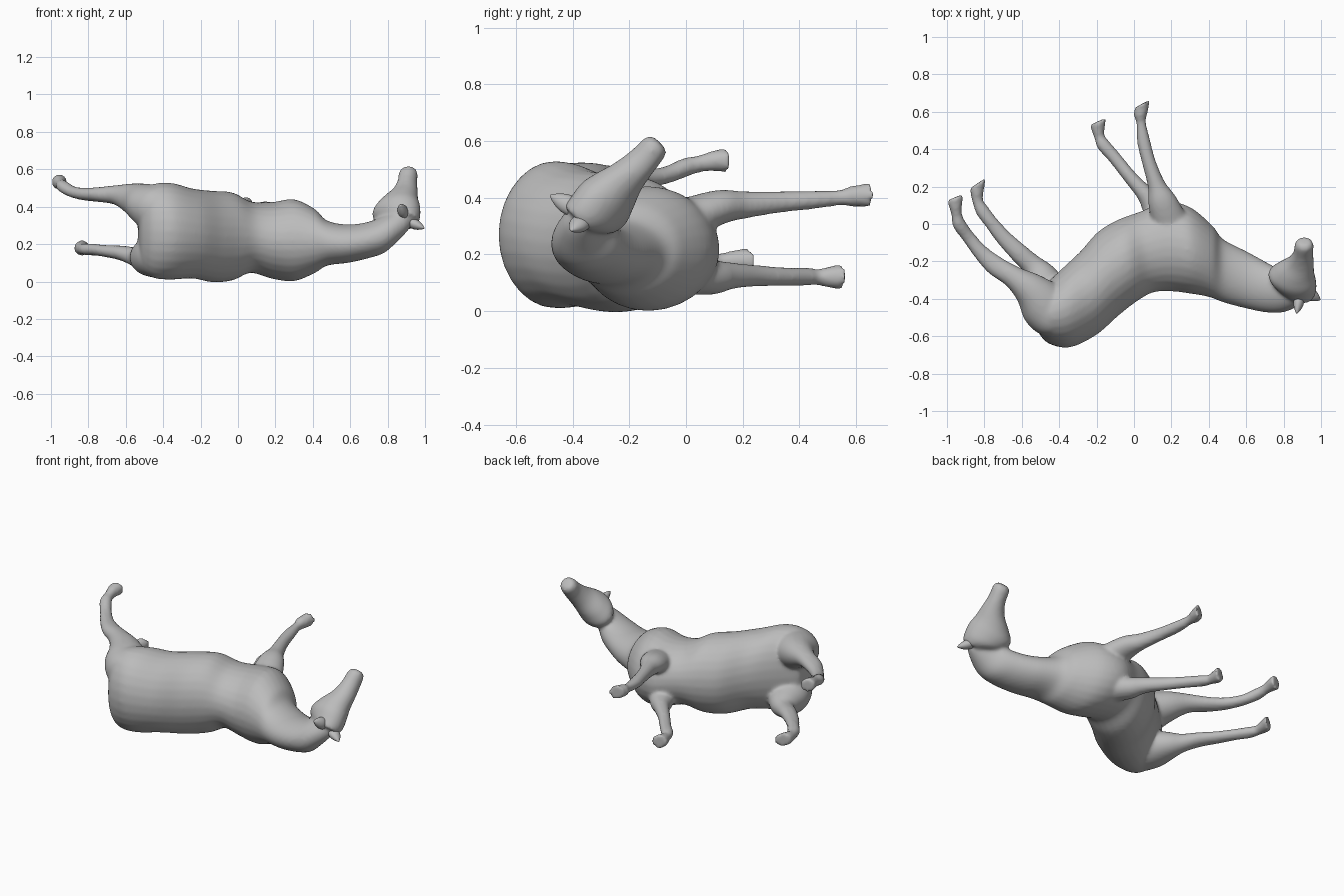
import bpy, bmesh, math
from mathutils import Vector

cube = bpy.data.objects.get("Cube")
if cube:
    bpy.data.objects.remove(cube, do_unlink=True)

coat = bpy.data.materials.new("coat_grey")
coat.use_nodes = True
GREY = (0.5, 0.5, 0.5, 1)
coat.diffuse_color = GREY
coat.node_tree.nodes["Principled BSDF"].inputs["Base Color"].default_value = GREY

SIDES, STEPS = 28, 5


def spline(p0, p1, p2, p3, t):
    return 0.5 * (2 * p1 + (p2 - p0) * t + (2 * p0 - 5 * p1 + 4 * p2 - p3) * t * t
                  + (3 * p1 - p0 - 3 * p2 + p3) * t ** 3)


def loft(bm, rings):
    """Closed skin through (centre, u, v) ellipses, smoothly interpolated."""
    n, fine = len(rings), []
    for i in range(n - 1):
        four = [rings[min(max(i + k, 0), n - 1)] for k in (-1, 0, 1, 2)]
        for s in range(STEPS):
            fine.append([spline(*(r[j] for r in four), s / STEPS) for j in range(3)])
    fine.append(rings[-1])
    loops = []
    for c, u, v in fine:
        loops.append([bm.verts.new(c + u * math.cos(a) + v * math.sin(a))
                      for a in (2 * math.pi * k / SIDES for k in range(SIDES))])
    for a, b in zip(loops, loops[1:]):
        for k in range(SIDES):
            m = (k + 1) % SIDES
            bm.faces.new((a[k], a[m], b[m], b[k]))
    bm.faces.new(loops[0])
    bm.faces.new(loops[-1])


def limb(bm, rows, sole):
    """Tube along (x, y, z, in-plane radius, upright radius); sole is the tilt of its end."""
    pts = [Vector(r[:3]) for r in rows]
    rings = []
    for i, r in enumerate(rows):
        t = (pts[min(i + 1, len(pts) - 1)] - pts[max(i - 1, 0)]).normalized()
        side = Vector((0, 0, 1)).cross(t).normalized()
        if i == len(rows) - 1:
            side = Vector((-math.cos(math.radians(sole)), -math.sin(math.radians(sole)), 0))
            t = Vector((side.y, -side.x, 0))
        rings.append((pts[i], side * r[3], t.cross(side) * r[4]))
    loft(bm, rings)


def finish(name, bm):
    bmesh.ops.recalc_face_normals(bm, faces=bm.faces)
    for f in bm.faces:
        f.smooth = True
    me = bpy.data.meshes.new(name)
    bm.to_mesh(me)
    bm.free()
    me.materials.append(coat)
    ob = bpy.data.objects.new(name, me)
    bpy.context.collection.objects.link(ob)
    return ob


body = bmesh.new()

# Torso and neck: back point, belly point, lowest and highest z
torso = [
    (-.525, -.54, -.535, -.43, .18, .38),
    (-.505, -.59, -.53, -.38, .08, .46),
    (-.45, -.642, -.46, -.31, .02, .52),
    (-.34, -.659, -.37, -.225, .01, .527),
    (-.20, -.592, -.285, -.145, .016, .497),
    (-.08, -.487, -.19, -.04, -.004, .485),
    (.02, -.41, -.08, .025, .006, .476),
    (.105, -.365, .03, .065, .046, .428),
    (.20, -.36, .17, .118, .014, .425),
    (.30, -.372, .30, .09, .002, .44),
    (.40, -.39, .42, -.01, .045, .388),
    (.48, -.42, .475, -.08, .085, .325),
    (.58, -.447, .60, -.145, .10, .305),
    (.70, -.472, .70, -.20, .125, .32),
    (.80, -.472, .77, -.24, .155, .355),
    (.89, -.432, .81, -.27, .22, .39),
    (.93, -.39, .86, -.30, .27, .375),
]
rings = []
for dx, dy, vx, vy, z0, z1 in torso:
    d, v = Vector((dx, dy, 0)), Vector((vx, vy, 0))
    rings.append(((d + v) / 2 + Vector((0, 0, (z0 + z1) / 2)), (v - d) / 2,
                  Vector((0, 0, (z1 - z0) / 2))))
loft(body, rings)

# Head, turned upward: centre, depth and width radii
brow, cheek = Vector((.89, -.32, .315)).normalized(), Vector((-.45, -.63, .63)).normalized()
head = [
    (.91, -.092, .594, .03, .03),
    (.91, -.108, .58, .05, .048),
    (.905, -.155, .527, .053, .056),
    (.89, -.205, .475, .073, .066),
    (.86, -.25, .425, .108, .085),
    (.846, -.29, .38, .135, .098),
    (.865, -.335, .34, .115, .09),
    (.905, -.385, .325, .058, .065),
]
loft(body, [(Vector(h[:3]), brow * h[3], cheek * h[4]) for h in head])

# Left foreleg, upper
limb(body, [(.23, -.09, .29, .11, .08), (.155, .11, .365, .08, .062),
            (.12, .21, .375, .048, .048), (.08, .33, .385, .037, .038),
            (.052, .44, .392, .036, .033), (.038, .54, .40, .026, .028),
            (.034, .585, .405, .036, .037), (.04, .61, .407, .036, .038),
            (.042, .642, .41, .048, .045)], 28)
# Right foreleg, lower
limb(body, [(.22, -.09, .14, .10, .08), (.11, .09, .12, .068, .062),
            (.06, .16, .125, .047, .047), (-.02, .25, .125, .037, .038),
            (-.10, .35, .122, .035, .033), (-.165, .425, .122, .036, .032),
            (-.185, .465, .12, .028, .029), (-.193, .51, .12, .037, .039),
            (-.19, .55, .122, .046, .045)], 24)
# Left hind leg, upper, from the thigh
limb(body, [(-.38, -.54, .35, .08, .08), (-.425, -.495, .38, .125, .13),
            (-.487, -.427, .412, .13, .112), (-.56, -.345, .442, .092, .085),
            (-.65, -.28, .463, .06, .053), (-.745, -.22, .465, .054, .04),
            (-.82, -.15, .467, .042, .034), (-.885, -.07, .48, .035, .031),
            (-.935, 0, .508, .036, .033), (-.948, .05, .52, .029, .03),
            (-.955, .1, .53, .036, .037), (-.956, .143, .532, .048, .044)], 22)
# Right hind leg, lower, from the thigh
limb(body, [(-.37, -.52, .17, .08, .08), (-.415, -.465, .147, .125, .125),
            (-.465, -.37, .13, .12, .105), (-.505, -.27, .127, .085, .075),
            (-.55, -.215, .133, .058, .052), (-.62, -.15, .152, .051, .04),
            (-.70, -.07, .162, .043, .033), (-.765, .01, .17, .037, .031),
            (-.81, .07, .172, .037, .032), (-.835, .12, .175, .029, .029),
            (-.84, .17, .178, .036, .037), (-.833, .22, .18, .05, .044)], 33)

# Blend all parts into one skin
horse = finish("horse_body", body)
skin = horse.modifiers.new("skin", 'REMESH')
skin.mode = 'VOXEL'
skin.voxel_size = 0.01
skin.use_smooth_shade = True
soft = horse.modifiers.new("soften", 'SMOOTH')
soft.factor, soft.iterations = 0.5, 10

# Ears
for name, base, tip in (("ear_right", (.925, -.365, .315), (.995, -.405, .285)),
                        ("ear_left", (.885, -.395, .365), (.87, -.478, .408))):
    bm = bmesh.new()
    b, t = Vector(base), Vector(tip)
    axis = (t - b).normalized()
    u = axis.cross(brow).normalized()
    w = axis.cross(u)
    loft(bm, [(b.lerp(t, f), u * r, w * r * .8)
              for f, r in ((0, .035), (.4, .033), (.75, .02), (1, .004))])
    finish(name, bm)
